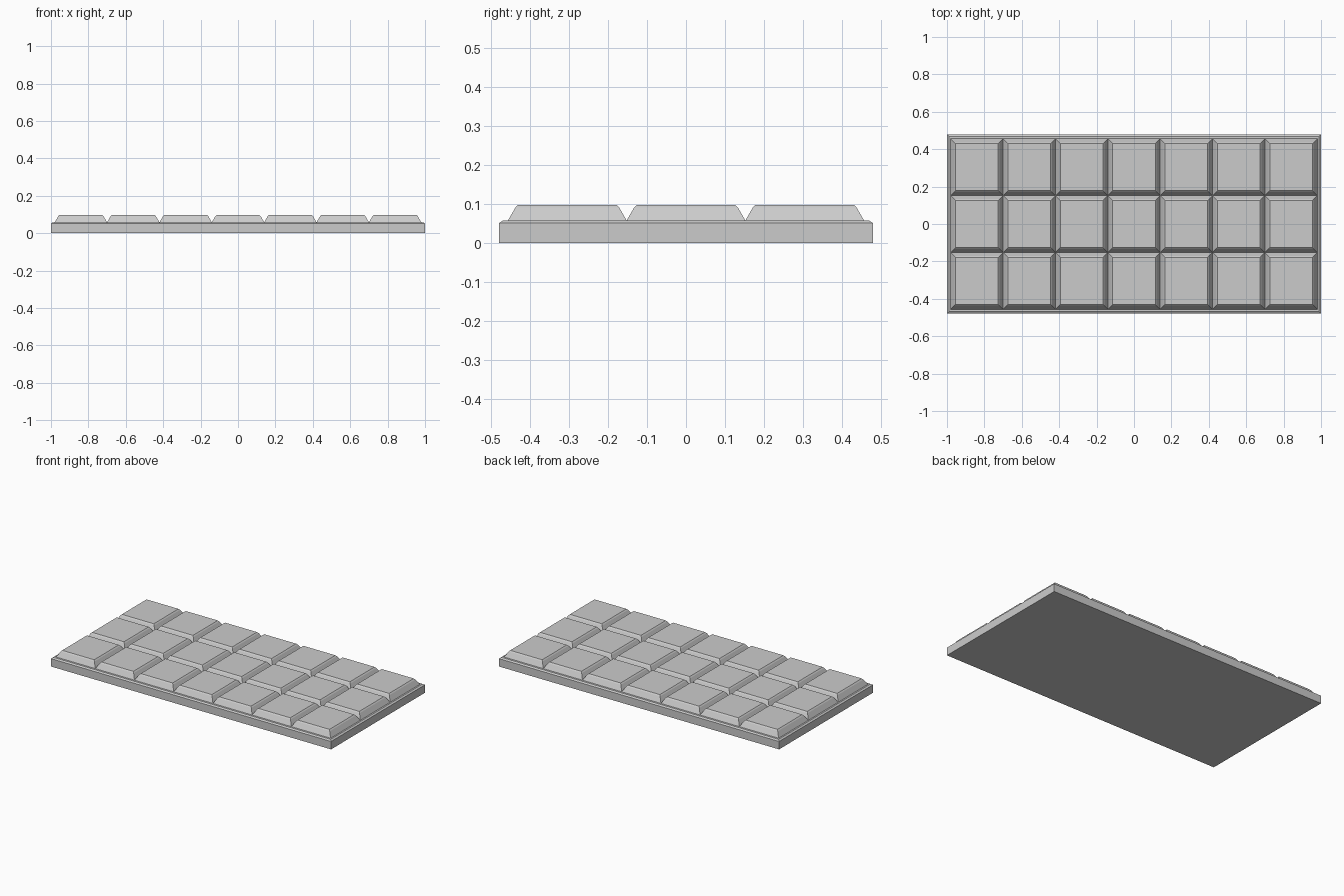
import bpy, bmesh

if "Cube" in bpy.data.objects:
    bpy.data.objects.remove(bpy.data.objects["Cube"])

COLS, ROWS = 7, 3
PITCH_X, PITCH_Y = 0.28, 0.304


def stacked_block(name, cx, cy, layers):
    """Closed block from rectangular rings given as (half_x, half_y, z)."""
    bm = bmesh.new()
    rings = [[bm.verts.new((sx * hx, sy * hy, z))
              for sx, sy in ((-1, -1), (1, -1), (1, 1), (-1, 1))]
             for hx, hy, z in layers]
    bm.faces.new(rings[0][::-1])
    bm.faces.new(rings[-1])
    for a, b in zip(rings, rings[1:]):
        for i in range(4):
            j = (i + 1) % 4
            bm.faces.new((a[i], a[j], b[j], b[i]))
    mesh = bpy.data.meshes.new(name)
    bm.to_mesh(mesh)
    bm.free()
    obj = bpy.data.objects.new(name, mesh)
    obj.location = (cx, cy, 0)
    bpy.context.collection.objects.link(obj)
    return obj


# Slab with a small chamfer around its upper edge
stacked_block("bar_base", 0, 0, [
    (1.0, 0.479, 0.0), (1.0, 0.479, 0.051), (0.99, 0.469, 0.058)])

# Grid of tapered squares; adjoining slopes form the V grooves
hx, hy = PITCH_X / 2, PITCH_Y / 2
for c in range(COLS):
    for r in range(ROWS):
        stacked_block(f"square_{r + 1}_{c + 1}",
                      (c - (COLS - 1) / 2) * PITCH_X,
                      (r - (ROWS - 1) / 2) * PITCH_Y,
                      [(hx, hy, 0.058),
                       (hx - 0.019, hy - 0.019, 0.091),
                       (hx - 0.026, hy - 0.026, 0.098)])
